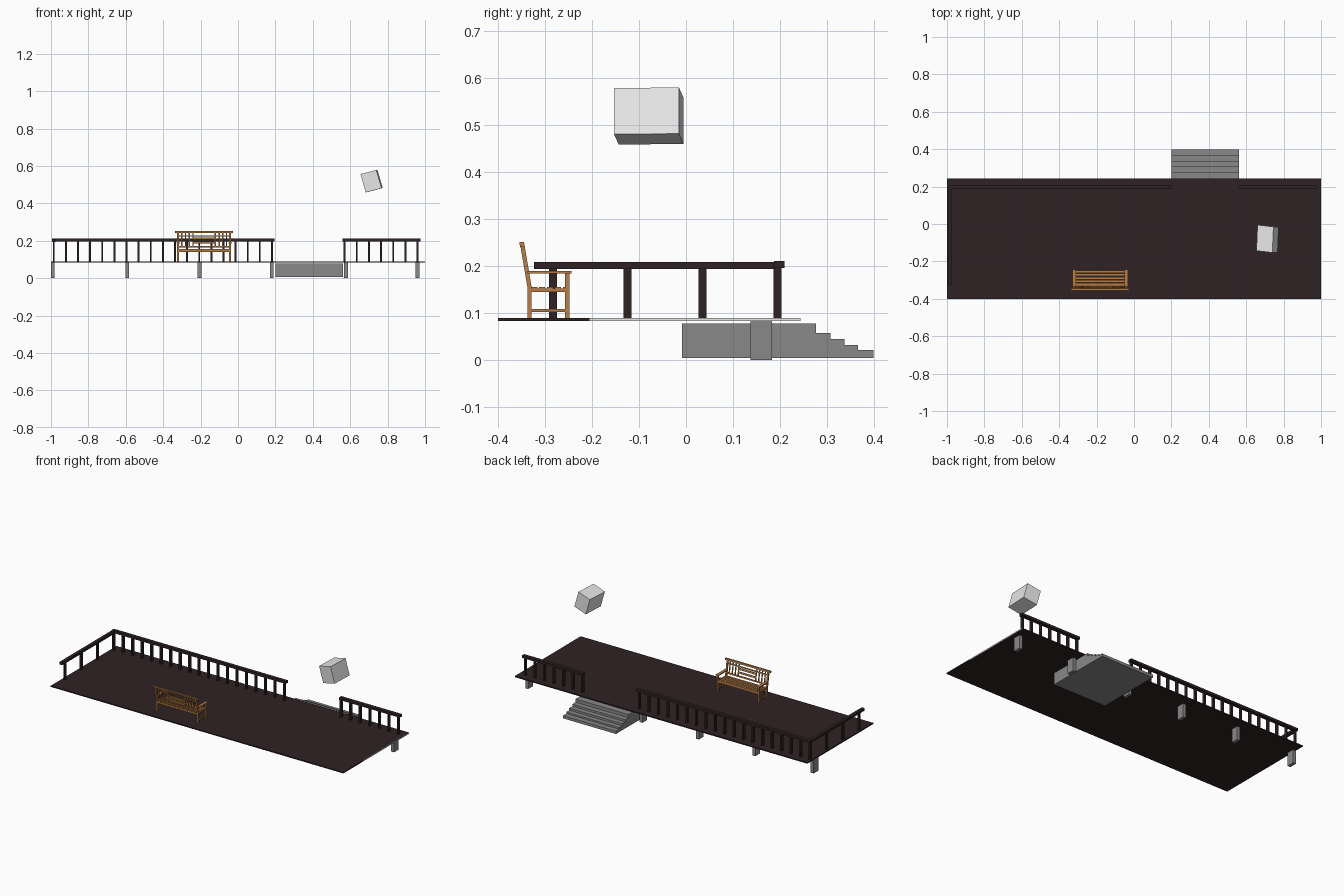
import bpy, bmesh
from mathutils import Matrix, Vector

if "Cube" in bpy.data.objects:
    bpy.data.objects.remove(bpy.data.objects["Cube"])


def material(name, rgb):
    m = bpy.data.materials.new(name)
    m.diffuse_color = (*rgb, 1)
    m.use_nodes = True
    m.node_tree.nodes["Principled BSDF"].inputs["Base Color"].default_value = m.diffuse_color
    return m


DARK = material("dark_wood", (0.028, 0.016, 0.017))
GREY = material("concrete_grey", (0.25, 0.25, 0.25))
LIGHT = material("light_grey", (0.8, 0.8, 0.8))
OAK = material("bench_wood", (0.48, 0.21, 0.065))


def finish(name, bm, mat):
    bmesh.ops.recalc_face_normals(bm, faces=bm.faces)
    me = bpy.data.meshes.new(name)
    bm.to_mesh(me)
    bm.free()
    me.materials.append(mat)
    ob = bpy.data.objects.new(name, me)
    bpy.context.collection.objects.link(ob)
    return ob


def boxes(name, mat, items, lean=0.0, pivot=0.155):
    """One object from (x0, x1, y0, y1, z0, z1) boxes, sheared in y above the pivot."""
    bm = bmesh.new()
    for x0, x1, y0, y1, z0, z1 in items:
        m = Matrix.Translation(((x0 + x1) / 2, (y0 + y1) / 2, (z0 + z1) / 2))
        m = m @ Matrix.Diagonal((x1 - x0, y1 - y0, z1 - z0, 1))
        bmesh.ops.create_cube(bm, size=1, matrix=m)
    for v in bm.verts:
        v.co.y += lean * max(0, v.co.z - pivot)
    return finish(name, bm, mat)


# deck and the pale strip on its right end
boxes("deck", DARK, [(-1, 0.9985, -0.4, 0.243, 0.083, 0.09)])
boxes("deck_end_strip", LIGHT, [(0.9985, 1, -0.205, 0.243, 0.083, 0.09)])
boxes("deck_end_edge", DARK, [(0.9985, 1, -0.4, -0.205, 0.083, 0.09)])

# concrete supports
boxes("deck_supports", GREY, [(x - 0.01, x + 0.01, 0.137, 0.183, 0, 0.083)
                              for x in (-0.99, -0.592, -0.206, 0.18, 0.578, 0.96)])

# railing: back left run, back right run, left side run
boxes("handrails", DARK, [(-0.995, 0.195, 0.187, 0.209, 0.196, 0.211),
                          (0.56, 0.975, 0.187, 0.209, 0.196, 0.211),
                          (-0.995, -0.975, -0.323, 0.187, 0.194, 0.209)])
posts = [-0.985 + 0.0648 * i for i in range(19)] + [0.57 + 0.065 * i for i in range(7)]
boxes("back_balusters", DARK, [(x - 0.005, x + 0.005, 0.186, 0.203, 0.09, 0.197) for x in posts])
boxes("side_balusters", DARK, [(-0.99, -0.98, y - 0.0085, y + 0.0085, 0.09, 0.196)
                               for y in (-0.283, -0.124, 0.035)])

# stair block: stepped profile extruded along x
bm = bmesh.new()
profile = [(-0.009, 0.005), (-0.009, 0.078)]
z = 0.078
for y, nz in ((0.276, 0.058), (0.307, 0.045), (0.337, 0.032), (0.366, 0.022), (0.398, 0.005)):
    profile += [(y, z), (y, nz)]
    z = nz
face = bm.faces.new([bm.verts.new((0.2, y, h)) for y, h in profile])
out = bmesh.ops.extrude_face_region(bm, geom=[face])
bmesh.ops.translate(bm, vec=(0.362, 0, 0),
                    verts=[v for v in out["geom"] if isinstance(v, bmesh.types.BMVert)])
finish("stairs", bm, GREY)

# tilted floating block
bm = bmesh.new()
u, v, w = Vector((0.085, -0.01, 0.022)), Vector((0.006, 0.138, 0.001)), Vector((-0.028, 0, 0.098))
rot = Matrix((u, v, w)).transposed().to_4x4()
bmesh.ops.create_cube(bm, size=1, matrix=Matrix.Translation((0.714, -0.079, 0.519)) @ rot)
finish("floating_block", bm, LIGHT)

# bench: the backrest is at -y, the sitter faces +y
L, R = -0.32, -0.042
LEAN = -0.17
C = (L + R) / 2
boxes("bench_back_legs", OAK, [b for x in (L, R) for b in (
    (x - 0.005, x + 0.005, -0.337, -0.328, 0.09, 0.155),
    (x - 0.005, x + 0.005, -0.337, -0.328, 0.155, 0.243))], LEAN)
boxes("bench_front_legs", OAK, [(x - 0.005, x + 0.005, -0.257, -0.248, 0.09, 0.185) for x in (L, R)])
boxes("bench_armrests", OAK, [(x - 0.009, x + 0.009, -0.337, -0.243, 0.184, 0.19) for x in (L, R)])
boxes("bench_side_rails", OAK, [(x - 0.003, x + 0.003, -0.33, -0.252, h, h + 0.007)
                                for x in (L, R) for h in (0.102, 0.145)])
boxes("bench_aprons", OAK, [(L, R, y, y + 0.005, 0.14, 0.151) for y in (-0.335, -0.255)])
boxes("bench_seat_slats", OAK, [(L, R, -0.329 + 0.0168 * i, -0.316 + 0.0168 * i, 0.151, 0.156)
                                for i in range(5)])

# bench back: top rail, lower rail, upright slats and middle boards
boxes("bench_top_rail", OAK, [(L - 0.016, R + 0.016, -0.338, -0.328, 0.241, 0.251)], LEAN)
boxes("bench_back_rails", OAK, [(L, R, -0.335, -0.330, 0.165, 0.173),
                                (L, R, -0.335, -0.330, 0.222, 0.228)], LEAN)
boxes("bench_back_slats", OAK, [(C + s * d - 0.0035, C + s * d + 0.0035, -0.334, -0.331, 0.17, 0.242)
                                for s in (-1, 1) for d in (0.06, 0.08, 0.1, 0.12)], LEAN)
boxes("bench_middle_boards", OAK, [(C - 0.06, C + 0.06, -0.334, -0.331, h, h + 0.011)
                                   for h in (0.185, 0.206)], LEAN)
